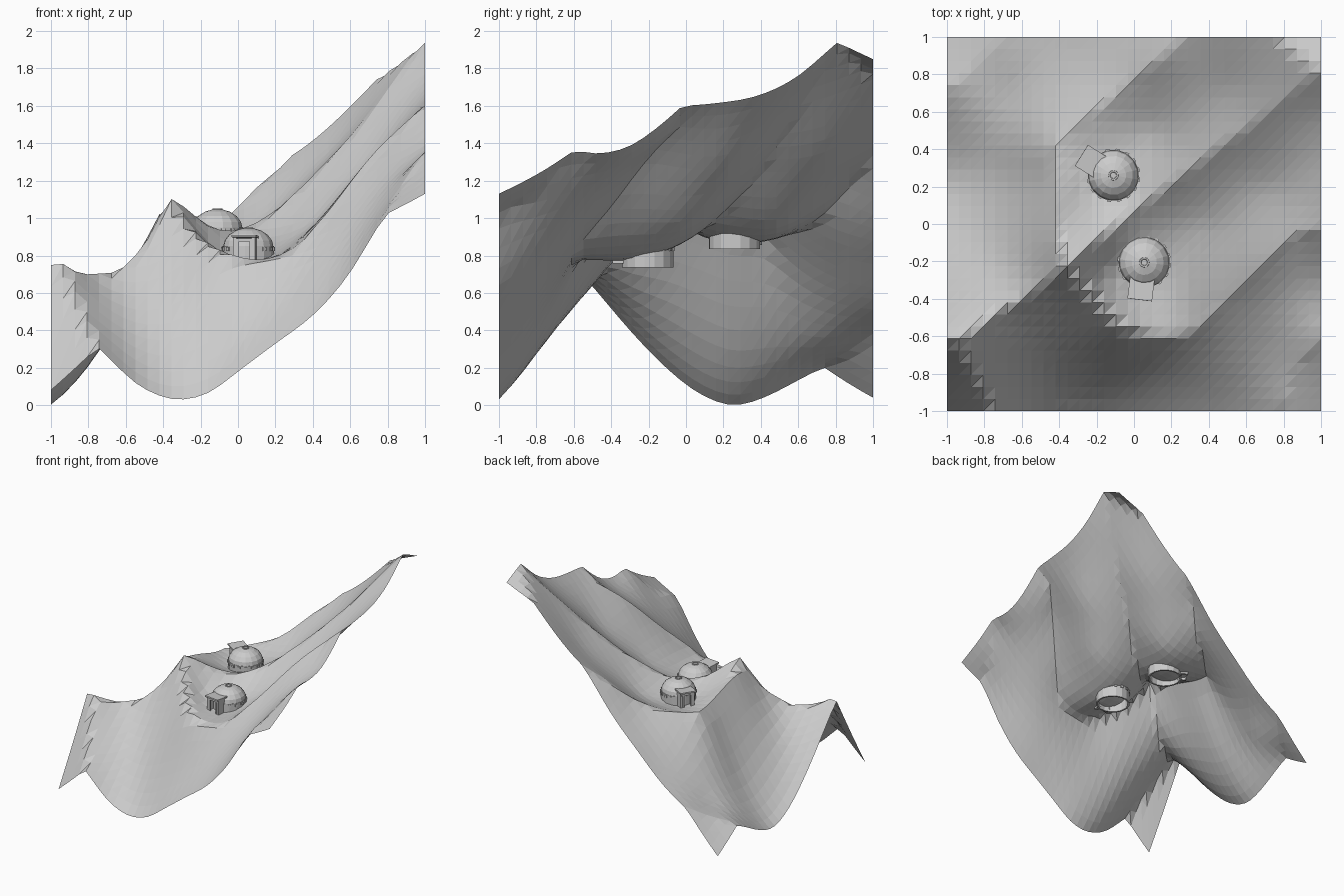
import bpy, bmesh, math
from mathutils import Vector, Matrix

if "Cube" in bpy.data.objects:
    bpy.data.objects.remove(bpy.data.objects["Cube"])

# ---- ridge lines of the dunes (x, y, z) ----
west_ridge = [(-1, -.61, .755), (-.94, -.63, .765)]
low_ridge = [(-.94, -.63, .765), (-.75, -.48, .71), (-.6, -.4, .76), (-.5, -.33, .86), (-.36, -.22, 1.11)]
spur = [(-.94, -.63, .765), (-.85, -.8, .54), (-.75, -1, .31)]
mid_ridge = [(-.36, -.22, 1.11), (-.2, -.09, 1.0), (0, .07, .94), (.2, .22, 1.05),
             (.45, .41, 1.28), (.72, .6, 1.58), (1, .81, 1.94)]
brow = [(-.36, -.22, 1.11), (-.41, -.1, 1.04), (-.42, .15, .96), (-.42, .42, .9), (-.36, .48, .9)]
back_ridge = [(-.36, .48, .9), (-.1, .7, .99), (0, .78, 1.06), (.12, .88, 1.19), (.28, 1, 1.33)]
rim = [(-.36, -.22, 1.11), (-.22, -.4, .92), (-.07, -.55, .82), (.1, -.6, .78), (.3, -.58, .84)]
front_ridge = [(.3, -.58, .84), (.5, -.4, 1.06), (.7, -.2, 1.32), (.86, -.05, 1.48), (1, -.02, 1.6)]
east_ridge = [(1, -.6, 1.36), (.88, -.75, 1.18), (.79, -1, 1.02)]
nw_ridge = [(-1, .74, .2), (-.85, .86, .27), (-.7, 1, .37)]
ne_ridge = [(1, .81, 1.94), (.87, .9, 1.84), (.75, 1, 1.75)]

def rev(line):
    return line[::-1]

# ---- dune cells: (closed outline, extra points inside or on the border) ----
cells = [
    (west_ridge + spur + [(-1, -1, .08)], []),
    (nw_ridge + [(-1, 1, .04)], []),
    (ne_ridge + [(1, 1, 1.85)], []),
    (east_ridge + [(1, -1, 1.13)], []),
    # hut basin at the back
    (mid_ridge + ne_ridge + rev(back_ridge) + rev(brow),
     [(-.11, .26, .87), (-.25, .15, .89), (.1, .5, .95), (.5, .72, 1.36), (.5, 1, 1.5)]),
    # hut basin at the front
    (mid_ridge + rev(front_ridge) + rev(rim),
     [(.05, -.2, .795), (.2, -.3, .8), (.05, -.4, .775), (-.15, -.25, .85), (.4, 0, .97),
      (.7, .2, 1.29), (1, .2, 1.62), (1, .4, 1.66), (1, .6, 1.76)]),
    # north-west valley
    (west_ridge + low_ridge + brow + back_ridge + rev(nw_ridge),
     [(-1, .25, 0), (-1, 0, .11), (-1, -.3, .40), (-1, .5, .08), (-.7, .25, .36), (-.7, -.1, .52),
      (-.52, .25, .72), (-.7, .7, .34), (.05, 1, 1.04), (-.22, 1, .76), (-.46, 1, .53)]),
    # front valley
    (low_ridge + rim + front_ridge + east_ridge + rev(spur),
     [(-.32, -1, .03), (-.55, -1, .12), (-.15, -1, .07), (0, -1, .18), (.2, -1, .33), (.4, -1, .48),
      (.6, -1, .71), (-.32, -.75, .35), (-.32, -.5, .71), (.1, -.8, .48), (.65, -.65, .97),
      (1, -.3, 1.385), (1, -.48, 1.345)]),
]

def kernel(a, b):
    r2 = (a[0] - b[0]) ** 2 + (a[1] - b[1]) ** 2
    return r2 * math.log(r2) if r2 > 1e-12 else 0.0

def spline(points):
    """Thin plate spline through the points, returned as a height function."""
    pts = list(dict.fromkeys(points))
    n = len(pts)
    m = []
    for i, p in enumerate(pts):
        m.append([kernel(p, q) + (.003 if i == j else 0) for j, q in enumerate(pts)]
                 + [1, p[0], p[1], p[2]])
    for f in (lambda p: 1, lambda p: p[0], lambda p: p[1]):
        m.append([f(p) for p in pts] + [0, 0, 0, 0])
    size = n + 3
    for c in range(size):
        piv = max(range(c, size), key=lambda r: abs(m[r][c]))
        m[c], m[piv] = m[piv], m[c]
        for r in range(size):
            if r != c:
                k = m[r][c] / m[c][c]
                if k:
                    m[r] = [u - k * v for u, v in zip(m[r], m[c])]
    w = [m[i][size] / m[i][i] for i in range(size)]
    return lambda x, y: (sum(wi * kernel((x, y), p) for wi, p in zip(w, pts))
                         + w[n] + w[n + 1] * x + w[n + 2] * y)

def inside(x, y, poly):
    hit = False
    for a, b in zip(poly, poly[1:] + poly[:1]):
        if (a[1] > y) != (b[1] > y) and x < a[0] + (y - a[1]) / (b[1] - a[1]) * (b[0] - a[0]):
            hit = not hit
    return hit

surfaces = [(outline, spline(outline + extra)) for outline, extra in cells]

def height(x, y):
    for outline, f in surfaces:
        if inside(x * .998, y * .998, outline):
            return max(0, f(x, y))
    return max(0, surfaces[-1][1](x, y))

def make_object(name, bm):
    bmesh.ops.recalc_face_normals(bm, faces=bm.faces)
    me = bpy.data.meshes.new(name)
    bm.to_mesh(me)
    bm.free()
    ob = bpy.data.objects.new(name, me)
    bpy.context.collection.objects.link(ob)
    return ob

# ---- dune terrain: one thin sheet, split along the ridge direction ----
bm = bmesh.new()
N = 31
grid = [[bm.verts.new((-1 + 2 * i / N, -1 + 2 * j / N, height(-1 + 2 * i / N, -1 + 2 * j / N)))
         for i in range(N + 1)] for j in range(N + 1)]
for j in range(N):
    for i in range(N):
        a, b, c, d = grid[j][i], grid[j][i + 1], grid[j + 1][i + 1], grid[j + 1][i]
        bm.faces.new((a, b, c))
        bm.faces.new((a, c, d))
make_object("dune_terrain", bm)

# ---- huts ----
def lathe(name, profile, place, segs=16):
    bm = bmesh.new()
    rings = [[bm.verts.new((r * math.cos(math.tau * k / segs), r * math.sin(math.tau * k / segs), z))
              for k in range(segs)] for r, z in profile]
    for lo, hi in zip(rings, rings[1:]):
        for k in range(segs):
            n = (k + 1) % segs
            bm.faces.new((lo[k], lo[n], hi[n], hi[k]))
    if profile[0] != profile[-1]:
        bm.faces.new(rings[-1])
    make_object(name, bm).matrix_world = place

def box(bm, centre, size, rot=Matrix()):
    bmesh.ops.create_cube(bm, size=1, matrix=Matrix.Translation(centre) @ rot @ Matrix.Diagonal((*size, 1)))

def hut(label, x, y, z, angle):
    place = Matrix.Translation((x, y, z)) @ Matrix.Rotation(math.radians(angle), 4, 'Z')
    # ring wall, open underneath
    lathe(label + "_wall", [(.138, 0), (.138, .115), (.124, .115), (.124, 0), (.138, 0)], place)
    # dome with a small smoke hole at the top
    dome = [(.136 * math.cos(t), .11 + .103 * math.sin(t)) for t in (0, .35, .7, 1.05, 1.36)]
    lathe(label + "_dome", dome, place)
    lathe(label + "_smoke_hole", [(.028, .208), (.026, .216), (.018, .216), (.016, .211)], place, 12)
    # porch: roof slab, side walls, door frame
    bm = bmesh.new()
    box(bm, (.142, 0, .166), (.12, .132, .012), Matrix.Rotation(-.06, 4, 'Y'))
    for s in (-1, 1):
        box(bm, (.148, s * .05, .092), (.07, .018, .14))
        box(bm, (.178, s * .034, .09), (.012, .012, .13))
    box(bm, (.178, 0, .148), (.014, .1, .014))
    make_object(label + "_porch", bm).matrix_world = place
    # small stones under the eave
    bm = bmesh.new()
    for k in range(4, 29, 2):
        t = math.tau * k / 32
        box(bm, (.136 * math.cos(t), .136 * math.sin(t), .1), (.014, .022, .02),
            Matrix.Rotation(t, 4, 'Z'))
    make_object(label + "_eave_stones", bm).matrix_world = place

hut("front_hut", .055, -.205, .735, -97)
hut("back_hut", -.11, .26, .835, 148)
